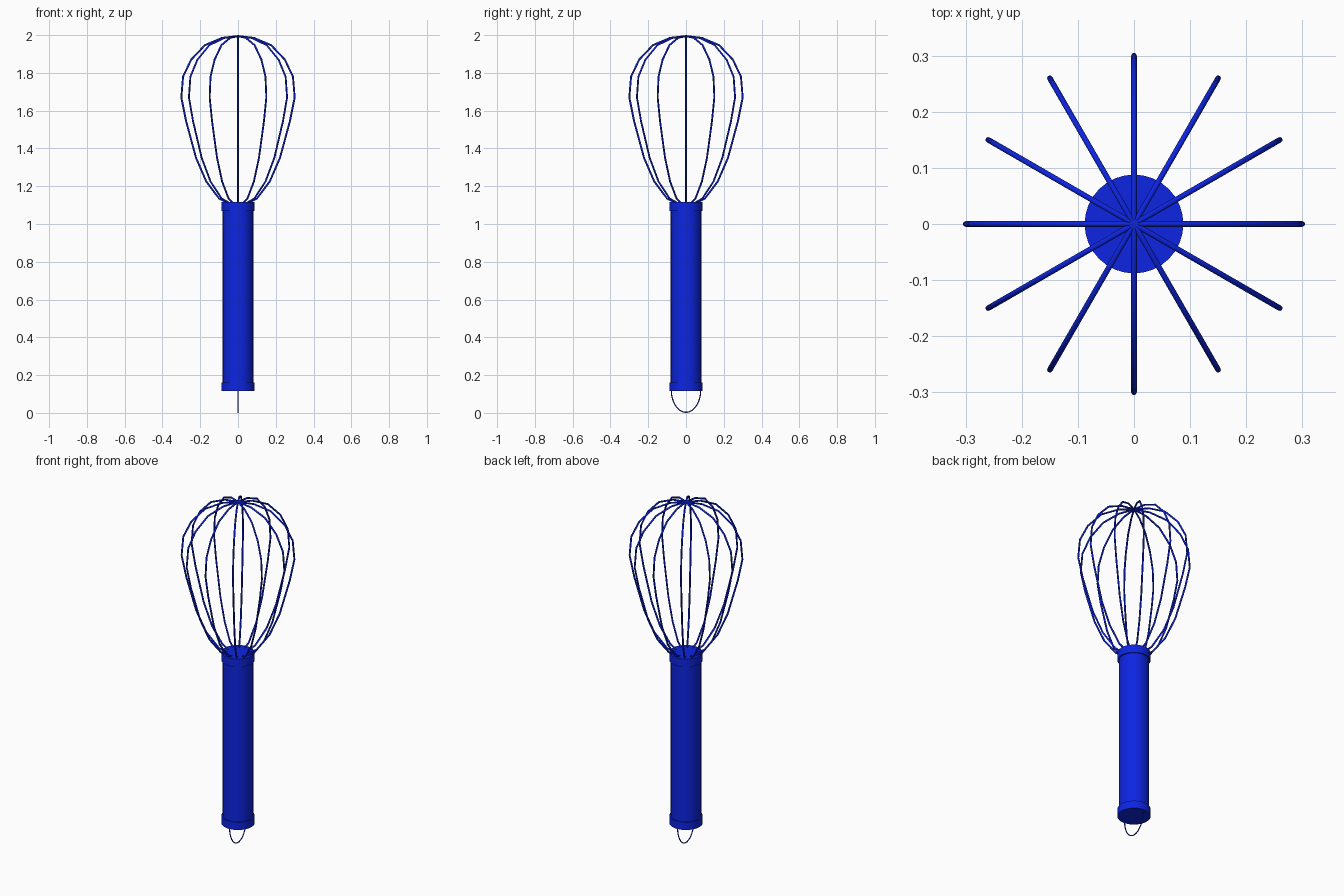
import bpy, math

if "Cube" in bpy.data.objects:
    bpy.data.objects.remove(bpy.data.objects["Cube"])

blue = bpy.data.materials.new("blue")
blue.diffuse_color = (0.004, 0.018, 0.76, 1)
blue.use_nodes = True
blue.node_tree.nodes["Principled BSDF"].inputs["Base Color"].default_value = blue.diffuse_color


def cylinder(name, radius, z0, z1):
    bpy.ops.mesh.primitive_cylinder_add(vertices=32, radius=radius, depth=z1 - z0,
                                        location=(0, 0, (z0 + z1) / 2))
    ob = bpy.context.object
    ob.name = name
    ob.data.materials.append(blue)
    bpy.ops.object.shade_smooth_by_angle(angle=math.radians(40))
    return ob


def wire(name, points, radius):
    """Round wire swept along a polyline, turned into a mesh."""
    cu = bpy.data.curves.new(name, 'CURVE')
    cu.dimensions = '3D'
    cu.bevel_depth = radius
    cu.bevel_resolution = 2
    cu.use_fill_caps = True
    sp = cu.splines.new('POLY')
    sp.points.add(len(points) - 1)
    for p, co in zip(sp.points, points):
        p.co = (*co, 1)
    cu.materials.append(blue)
    ob = bpy.data.objects.new(name, cu)
    bpy.context.collection.objects.link(ob)
    bpy.ops.object.select_all(action='DESELECT')
    ob.select_set(True)
    bpy.context.view_layer.objects.active = ob
    bpy.ops.object.convert(target='MESH')
    return bpy.context.object


# Handle with a collar at each end
cylinder("handle", 0.081, 0.13, 1.11)
cylinder("top_collar", 0.088, 1.07, 1.117)
cylinder("bottom_collar", 0.088, 0.117, 0.162)

# Balloon wires: six full loops, each a mirrored half profile (radius, height)
half = [(0.04, 1.105), (0.10, 1.135), (0.168, 1.225), (0.222, 1.35), (0.275, 1.545),
        (0.30, 1.67), (0.291, 1.78), (0.248, 1.87), (0.175, 1.947), (0.085, 1.985)]
loop = half + [(0, 1.995)] + [(-r, z) for r, z in reversed(half)]
for i in range(6):
    a = math.pi * i / 6
    wire(f"whisk_wire_{i + 1}",
         [(r * math.cos(a), r * math.sin(a), z) for r, z in loop], 0.005)

# Thin hanging loop under the handle
arc = [math.pi + math.pi * k / 24 for k in range(25)]
wire("hanging_loop",
     [(0, 0.078 * math.cos(t), 0.123 + 0.12 * math.sin(t)) for t in arc], 0.003)
